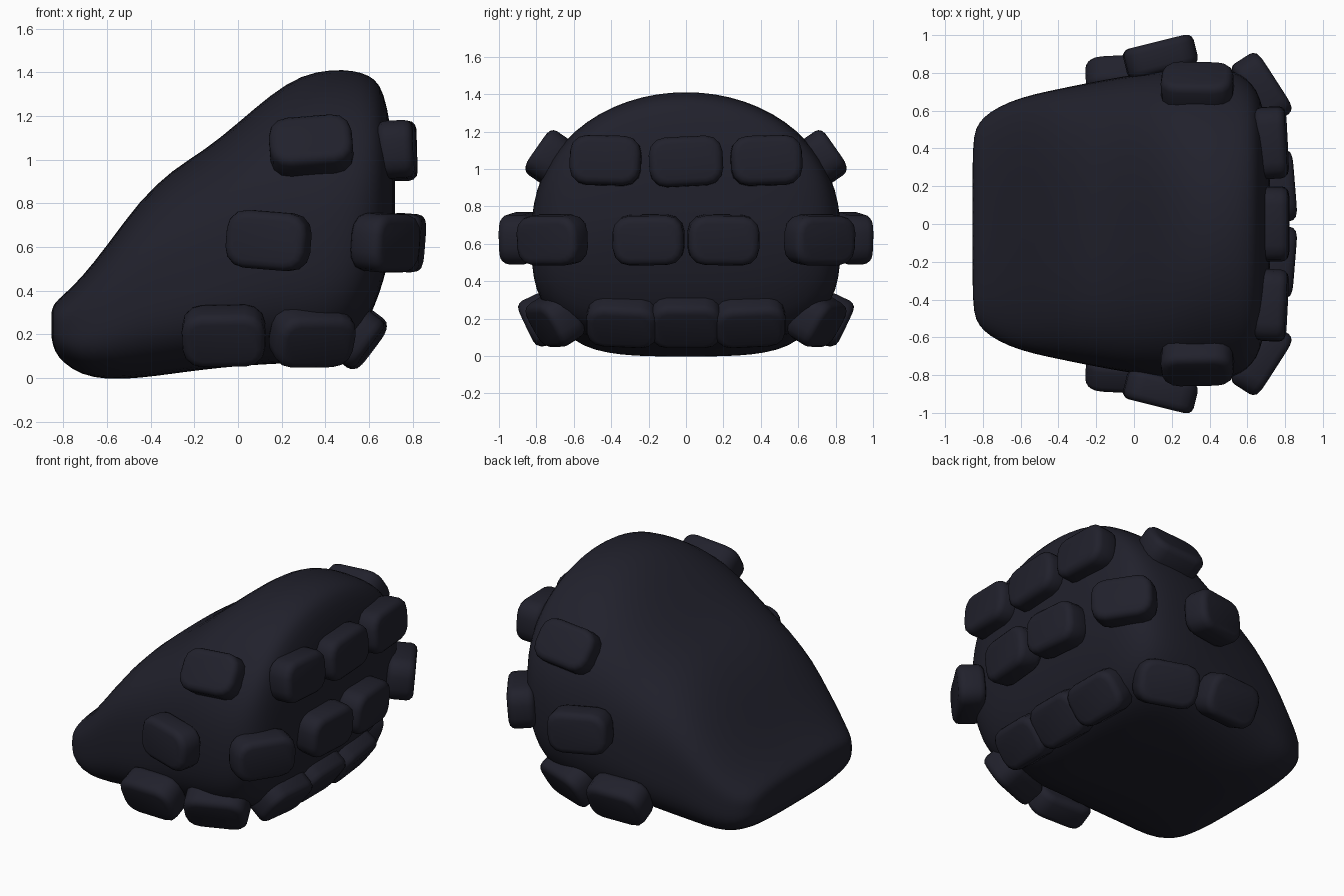
import bpy, bmesh, math
from mathutils import Vector, Matrix

cube = bpy.data.objects.get("Cube")
if cube:
    bpy.data.objects.remove(cube, do_unlink=True)

# Single dark slate colour
slate = bpy.data.materials.new("dark_slate")
slate.use_nodes = True
slate.diffuse_color = (0.015, 0.015, 0.025, 1)
slate.node_tree.nodes["Principled BSDF"].inputs["Base Color"].default_value = (0.015, 0.015, 0.025, 1)
slate.node_tree.nodes["Principled BSDF"].inputs["Roughness"].default_value = 0.8
slate.roughness = 0.8


def add_object(name, bm):
    bmesh.ops.recalc_face_normals(bm, faces=bm.faces)
    mesh = bpy.data.meshes.new(name)
    bm.to_mesh(mesh)
    bm.free()
    mesh.materials.append(slate)
    ob = bpy.data.objects.new(name, mesh)
    bpy.context.collection.objects.link(ob)
    return ob


def shade(ob, degrees):
    bpy.ops.object.select_all(action='DESELECT')
    ob.select_set(True)
    bpy.context.view_layer.objects.active = ob
    bpy.ops.object.shade_smooth_by_angle(angle=math.radians(degrees))


# Body sections along x: x, bottom z, top z, half width, squareness of the upper half
SECTIONS = [
    (-0.855, 0.18, 0.31, 0.42, 3.5), (-0.84, 0.12, 0.345, 0.505, 3.5), (-0.80, 0.07, 0.38, 0.565, 3.5),
    (-0.72, 0.015, 0.455, 0.62, 3.5), (-0.60, -0.008, 0.605, 0.67, 3.5), (-0.45, 0.0, 0.815, 0.705, 3.4),
    (-0.30, 0.02, 0.955, 0.735, 3.3), (-0.15, 0.04, 1.045, 0.765, 3.2), (0.0, 0.055, 1.168, 0.79, 3.0),
    (0.15, 0.065, 1.30, 0.815, 2.6), (0.29, 0.07, 1.392, 0.83, 2.2), (0.43, 0.09, 1.418, 0.83, 2.05),
    (0.53, 0.15, 1.412, 0.81, 2.05), (0.60, 0.27, 1.39, 0.77, 2.1), (0.65, 0.39, 1.35, 0.71, 2.1),
    (0.683, 0.51, 1.25, 0.62, 2.1), (0.71, 0.63, 1.07, 0.46, 2.1), (0.72, 0.73, 0.95, 0.25, 2.0),
]
N = 32


def build_body():
    bm = bmesh.new()
    rings = []
    for x, lo, hi, half, upper in SECTIONS:
        mid = lo + (hi - lo) * (0.45 if x > -0.4 else 0.5)
        ring = []
        for i in range(N):
            a = 2 * math.pi * i / N
            c, s = math.cos(a), math.sin(a)
            # domed above, boxier below
            p = upper if s > 0 else 3.6
            r = (abs(c) ** p + abs(s) ** p) ** (-1 / p)
            z = mid + s * r * ((hi - mid) if s > 0 else (mid - lo))
            ring.append(bm.verts.new((x, c * r * half, z)))
        rings.append(ring)
    for a, b in zip(rings, rings[1:]):
        for i in range(N):
            j = (i + 1) % N
            bm.faces.new((a[i], a[j], b[j], b[i]))
    # fan caps at both ends
    for ring in (rings[0], rings[-1]):
        centre = bm.verts.new(sum((v.co for v in ring), Vector()) / N)
        for i in range(N):
            bm.faces.new((ring[i], ring[(i + 1) % N], centre))
    ob = add_object("body", bm)
    sub = ob.modifiers.new("smooth", 'SUBSURF')
    sub.levels = sub.render_levels = 1
    shade(ob, 50)


def build_pad(name, pos, normal, along, size=(0.38, 0.265, 0.165)):
    """Rounded block: long axis 'along', outer face towards 'normal'."""
    bm = bmesh.new()
    bmesh.ops.create_cube(bm, size=1)
    bmesh.ops.scale(bm, vec=size, verts=bm.verts)
    # round the outline corners, then soften both rims
    corners = [e for e in bm.edges if abs(e.verts[0].co.z - e.verts[1].co.z) > 0.01]
    bmesh.ops.bevel(bm, geom=corners, offset=0.09, segments=3, profile=0.5, affect='EDGES')
    rims = [e for e in bm.edges if abs(e.verts[0].co.z - e.verts[1].co.z) < 0.001]
    bmesh.ops.bevel(bm, geom=rims, offset=0.04, segments=3, profile=0.5, affect='EDGES')
    n = Vector(normal).normalized()
    u = Vector(along)
    u = (u - n * u.dot(n)).normalized()
    v = n.cross(u)
    rot = Matrix((u, v, n)).transposed().to_4x4()
    bmesh.ops.transform(bm, matrix=Matrix.Translation(pos) @ rot, verts=bm.verts)
    shade(add_object(name, bm), 40)


build_body()

# Pads on the mid line of the back
build_pad("upper_rear_pad_middle", (0.745, 0, 1.04), (1, 0, 0.03), (0, 1, 0.05), (0.395, 0.265, 0.15))
build_pad("lower_rear_pad_middle", (0.55, 0, 0.185), (0.80, 0, -0.60), (0, 1, 0), (0.38, 0.28, 0.16))

# Mirrored pads: name, position, outward normal, long axis
PADS = [
    ("upper_rear_pad", (0.727, 0.43, 1.045), (1, 0.05, 0.05), (0, 1, 0.03)),
    ("upper_side_pad", (0.335, 0.73, 1.06), (-0.03, 0.82, 0.57), (1, 0, 0.09)),
    ("middle_rear_pad", (0.763, 0.20, 0.62), (1, 0.08, -0.08), (0, 1, -0.02)),
    ("middle_corner_pad", (0.675, 0.715, 0.62), (0.84, 0.54, -0.08), (-0.54, 0.84, 0)),
    ("middle_side_pad", (0.14, 0.885, 0.63), (-0.24, 0.97, 0), (0.97, 0.24, -0.08)),
    ("lower_rear_pad", (0.545, 0.34, 0.185), (0.80, 0.08, -0.60), (0, 1, 0)),
    ("lower_corner_pad", (0.34, 0.70, 0.19), (0.30, 0.80, -0.50), (1, -0.35, 0)),
    ("lower_side_pad", (-0.065, 0.775, 0.193), (-0.04, 0.88, -0.42), (1, 0.02, 0.03)),
]
for label, s in (("front", -1), ("back", 1)):
    for name, p, n, u in PADS:
        build_pad(f"{label}_{name}", (p[0], s * p[1], p[2]), (n[0], s * n[1], n[2]), (u[0], s * u[1], u[2]))
